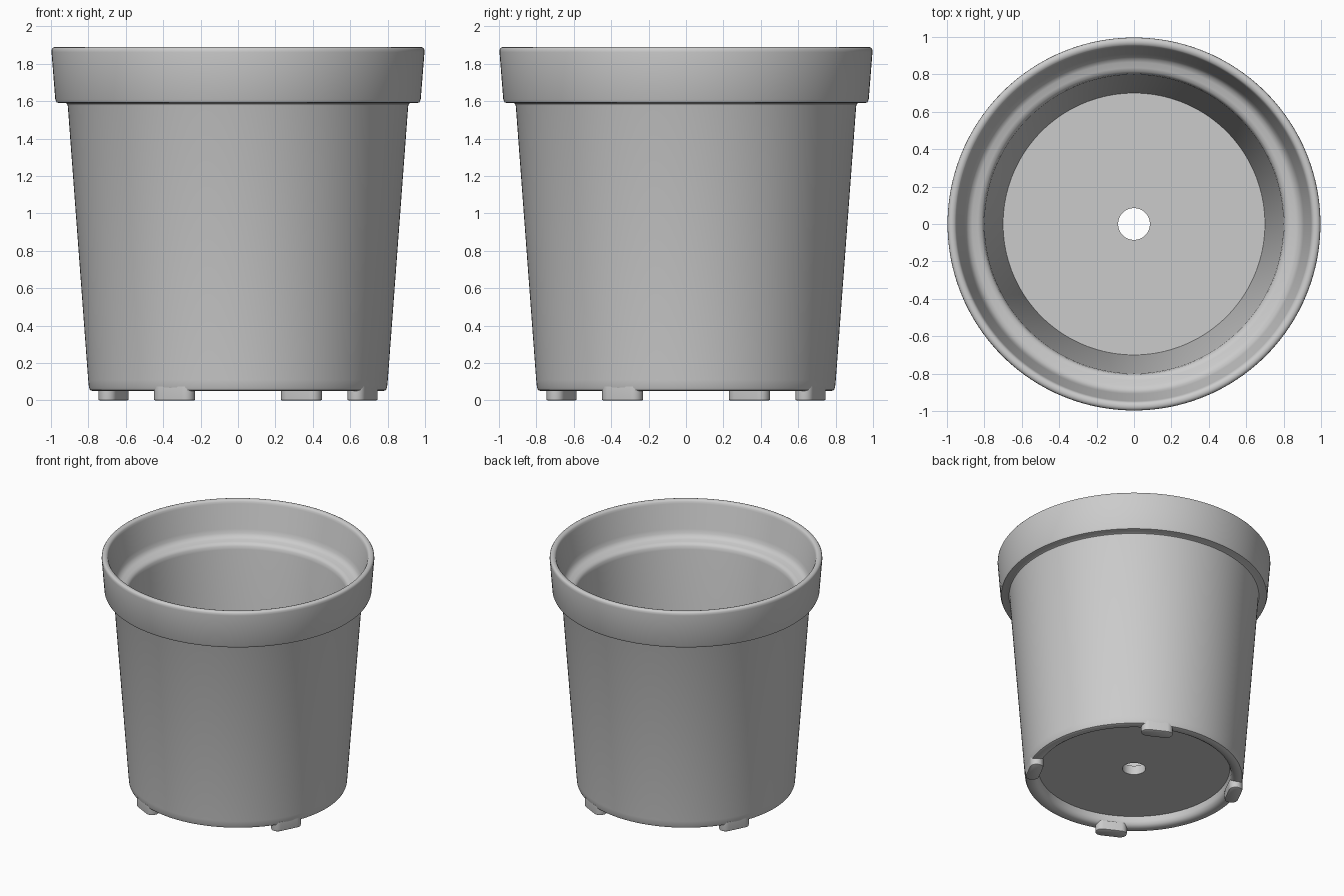
import bpy, bmesh, math

if "Cube" in bpy.data.objects:
    bpy.data.objects.remove(bpy.data.objects["Cube"])

SEG = 160


def add_object(name, bm):
    bmesh.ops.recalc_face_normals(bm, faces=bm.faces[:])
    mesh = bpy.data.meshes.new(name)
    bm.to_mesh(mesh)
    bm.free()
    obj = bpy.data.objects.new(name, mesh)
    bpy.context.collection.objects.link(obj)
    bpy.ops.object.select_all(action='DESELECT')
    bpy.context.view_layer.objects.active = obj
    obj.select_set(True)
    bpy.ops.object.shade_smooth_by_angle(angle=math.radians(40))
    return obj


def revolve_closed(name, profile):
    """Revolve a closed (radius, z) profile around the z axis."""
    bm = bmesh.new()
    rings = []
    for i in range(SEG):
        a = 2 * math.pi * i / SEG
        rings.append([bm.verts.new((r * math.cos(a), r * math.sin(a), z)) for r, z in profile])
    n = len(profile)
    for i in range(SEG):
        p, q = rings[i], rings[(i + 1) % SEG]
        for j in range(n):
            k = (j + 1) % n
            bm.faces.new((p[j], q[j], q[k], p[k]))
    return add_object(name, bm)


# Pot: drain hole, recessed underside, outer wall, rim collar, inner ledge, floor
revolve_closed("pot_body", [
    (0.085, 0.20), (0.085, 0.127),                                    # drain hole
    (0.70, 0.127), (0.705, 0.09), (0.714, 0.066), (0.735, 0.053),     # underside
    (0.755, 0.05), (0.778, 0.051), (0.791, 0.056), (0.797, 0.07),     # base edge
    (0.801, 0.11), (0.910, 1.575), (0.914, 1.586), (0.922, 1.590),    # outer wall
    (0.955, 1.590), (0.970, 1.594), (0.977, 1.61),                    # collar
    (0.997, 1.862), (0.996, 1.877), (0.990, 1.886), (0.980, 1.89),    # rim top
    (0.970, 1.89), (0.958, 1.886), (0.951, 1.877), (0.947, 1.862),
    (0.908, 1.675), (0.900, 1.645), (0.886, 1.624), (0.865, 1.613),   # inner ledge
    (0.835, 1.608), (0.815, 1.600), (0.804, 1.585), (0.799, 1.56),
    (0.70, 0.20),                                                     # inner wall
])


# Four pill-shaped feet around the base ring
def foot(name, angle, ring=0.747, half=0.068, r=0.049):
    bm = bmesh.new()
    ca, sa = math.cos(angle), math.sin(angle)
    outline = []
    for side in (1, -1):
        for i in range(13):
            t = math.pi * i / 12 + (0 if side > 0 else math.pi)
            outline.append((math.cos(t), side * half, math.sin(t)))
    layers = []
    for rad, z in ((r - 0.006, 0.0), (r - 0.001, 0.003), (r, 0.008), (r, 0.075)):
        layer = []
        for c, off, s in outline:
            u, v = ring + rad * c, off + rad * s
            layer.append(bm.verts.new((u * ca - v * sa, u * sa + v * ca, z)))
        layers.append(layer)
    n = len(outline)
    for lo, hi in zip(layers, layers[1:]):
        for j in range(n):
            k = (j + 1) % n
            bm.faces.new((lo[j], lo[k], hi[k], hi[j]))
    bm.faces.new(layers[0])
    bm.faces.new(layers[-1])
    return add_object(name, bm)


for i in range(4):
    foot(f"foot_{i + 1}", math.radians(-27 + 90 * i))
